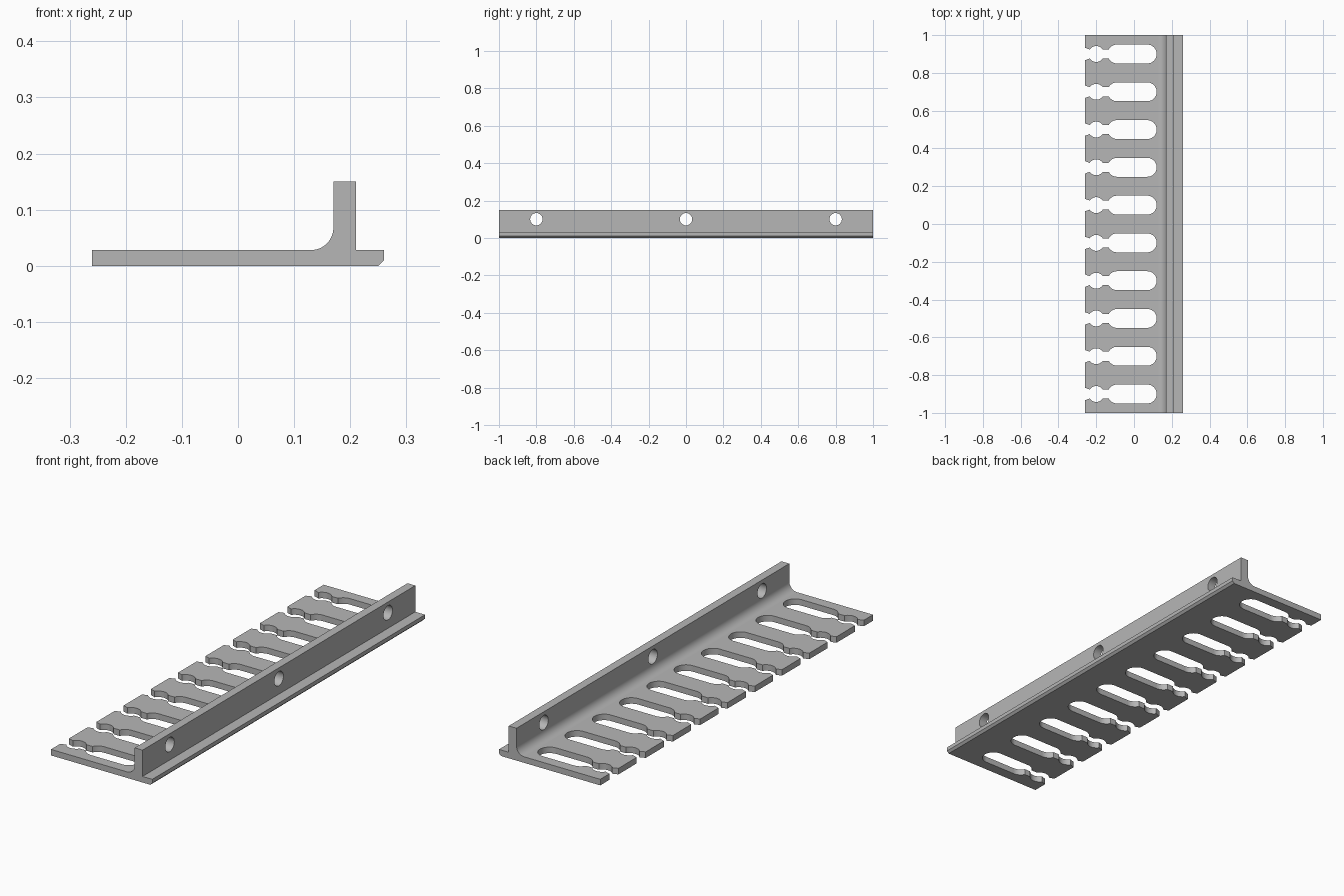
import bpy, bmesh, math
from mathutils import Vector

cube = bpy.data.objects.get("Cube")
if cube:
    bpy.data.objects.remove(cube, do_unlink=True)

grey = bpy.data.materials.new("neutral grey")
grey.use_nodes = True
colour = (0.47, 0.47, 0.47, 1)
grey.diffuse_color = colour
grey.node_tree.nodes["Principled BSDF"].inputs["Base Color"].default_value = colour


def arc(cx, cy, r, start, end, steps):
    """Points along an arc, angles in degrees."""
    angles = [math.radians(start + (end - start) * i / steps) for i in range(steps + 1)]
    return [(cx + r * math.cos(a), cy + r * math.sin(a)) for a in angles]


def add_prism(bm, points, depth):
    """Extrude a closed outline of 3D points along depth."""
    face = bm.faces.new([bm.verts.new(p) for p in points])
    new = bmesh.ops.extrude_face_region(bm, geom=[face])["geom"]
    verts = [g for g in new if isinstance(g, bmesh.types.BMVert)]
    bmesh.ops.translate(bm, verts=verts, vec=Vector(depth))


def make_object(name, bm):
    bmesh.ops.recalc_face_normals(bm, faces=bm.faces)
    mesh = bpy.data.meshes.new(name)
    bm.to_mesh(mesh)
    bm.free()
    mesh.materials.append(grey)
    obj = bpy.data.objects.new(name, mesh)
    bpy.context.collection.objects.link(obj)
    return obj


# Rail: base plate, filleted upright wall and chamfered lip in one profile
T, HALF = 0.028, 1.0
profile = [(-0.26, 0), (0.25, 0), (0.26, 0.01), (0.26, T), (0.21, T),
           (0.21, 0.15), (0.17, 0.15)]
profile += arc(0.13, T + 0.04, 0.04, 0, -90, 12) + [(-0.26, T)]
bm = bmesh.new()
add_prism(bm, [(x, -HALF, z) for x, z in profile], (0, 2 * HALF, 0))
rail = make_object("slotted_rail", bm)

# Slot outline: flared mouth, round pocket, neck and long rounded slot
NECK, POCKET, SLOT = 0.024, 0.042, 0.05
pocket_angle = math.degrees(math.asin(NECK / POCKET))
slot_angle = math.degrees(math.asin(NECK / SLOT))
upper = [(-0.28, 0.04), (-0.26, 0.033)]
upper += arc(-0.2, 0, POCKET, 180 - pocket_angle, pocket_angle, 16)
upper += arc(-0.09, 0, SLOT, 180 - slot_angle, 90, 9)
upper += arc(0.07, 0, SLOT, 90, 0, 12)
outline = upper + [(x, -y) for x, y in reversed(upper[:-1])]

bm = bmesh.new()
for i in range(10):
    y0 = -0.9 + 0.2 * i
    add_prism(bm, [(x, y + y0, -0.02) for x, y in outline], (0, 0, 0.07))
# Mounting holes through the wall
for y0 in (-0.8, 0, 0.8):
    ring = arc(y0, 0.1, 0.033, 0, 360, 48)[:-1]
    add_prism(bm, [(0.15, y, z) for y, z in ring], (0.08, 0, 0))
cutter = make_object("slot_and_hole_cutter", bm)
cutter.hide_render = True

# Cut, then bake the result and discard the cutter
cut = rail.modifiers.new("cut openings", "BOOLEAN")
cut.operation, cut.solver, cut.object = "DIFFERENCE", "EXACT", cutter
bpy.context.view_layer.update()
baked = bpy.data.meshes.new_from_object(rail.evaluated_get(bpy.context.evaluated_depsgraph_get()))
rail.modifiers.clear()
rail.data = baked
bpy.data.objects.remove(cutter, do_unlink=True)

# Smooth the curves and keep the flats flat
bpy.ops.object.select_all(action="DESELECT")
rail.select_set(True)
bpy.context.view_layer.objects.active = rail
bpy.ops.object.shade_smooth_by_angle(angle=math.radians(15))
weighted = rail.modifiers.new("flat faces", "WEIGHTED_NORMAL")
weighted.keep_sharp = True
